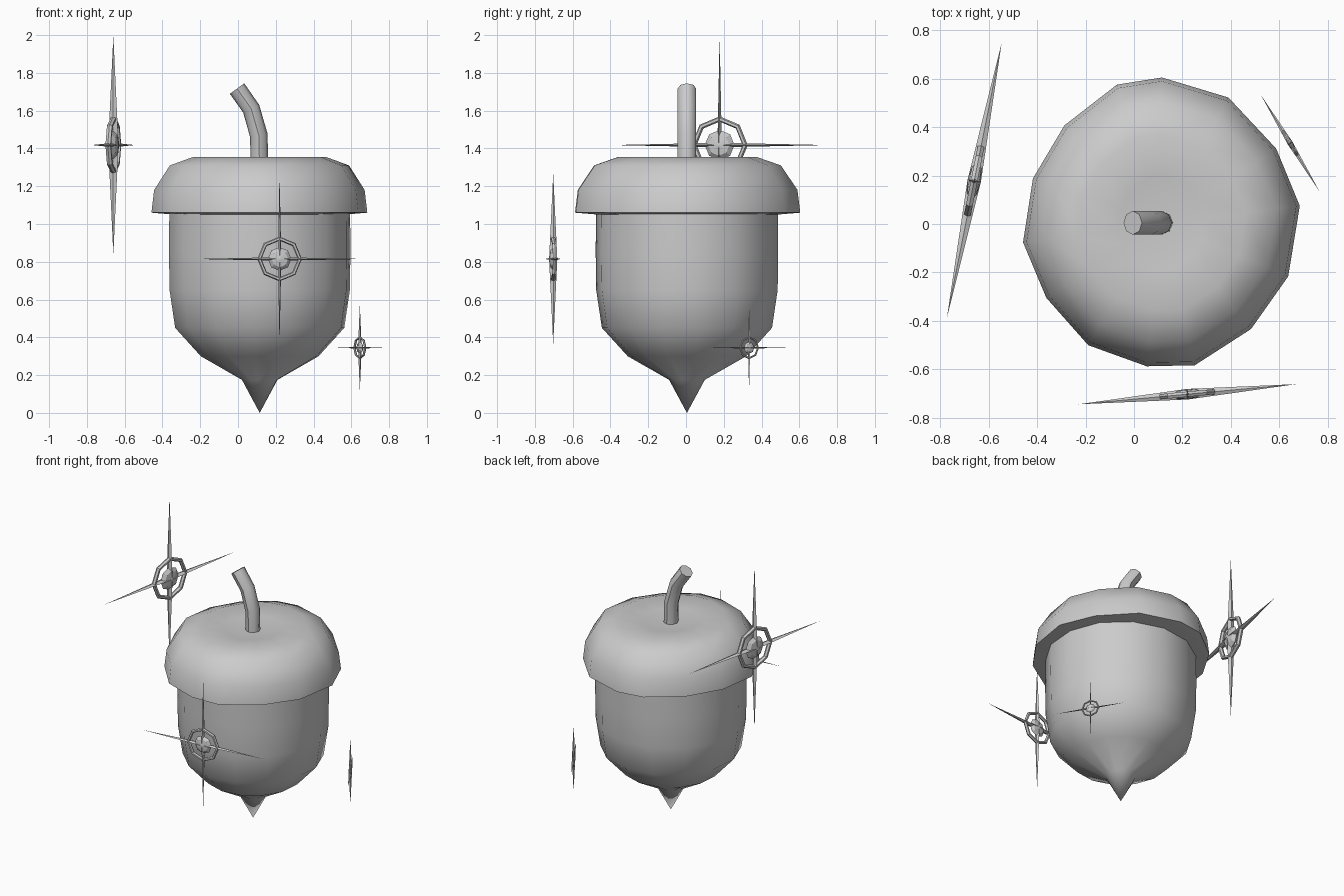
import bpy, bmesh
from math import sin, cos, pi, radians, atan2
from mathutils import Vector, Matrix

if "Cube" in bpy.data.objects:
    bpy.data.objects.remove(bpy.data.objects["Cube"])

CX, CY = 0.115, 0.005


def finish(name, bm, smooth=None):
    bmesh.ops.recalc_face_normals(bm, faces=bm.faces)
    me = bpy.data.meshes.new(name)
    bm.to_mesh(me)
    bm.free()
    ob = bpy.data.objects.new(name, me)
    bpy.context.collection.objects.link(ob)
    if smooth:
        bpy.ops.object.select_all(action='DESELECT')
        ob.select_set(True)
        bpy.context.view_layer.objects.active = ob
        bpy.ops.object.shade_smooth_by_angle(angle=radians(smooth))
    return ob


def skin(bm, rings, start=None, end=None):
    """Bridge rings of points; ends close on a point or with a flat face."""
    vs = [[bm.verts.new(p) for p in r] for r in rings]
    n = len(vs[0])
    for a, b in zip(vs, vs[1:]):
        for i in range(n):
            j = (i + 1) % n
            bm.faces.new((a[i], a[j], b[j], b[i]))
    for ring, tip in ((vs[0], start), (vs[-1], end)):
        if tip is None:
            bm.faces.new(ring)
        else:
            t = bm.verts.new(tip)
            for i in range(n):
                bm.faces.new((ring[i], ring[(i + 1) % n], t))


# nut body: 14-sided lathe with a pointed tip
bm = bmesh.new()
prof = [(0.095, 0.175), (0.315, 0.30), (0.452, 0.45), (0.482, 0.65), (0.485, 0.85), (0.483, 1.10)]
skin(bm, [[(CX + r * cos(radians(8) + k * pi / 7), CY + r * sin(radians(8) + k * pi / 7), z)
           for k in range(14)] for r, z in prof], start=(CX, CY, 0.0))
finish("nut_body", bm, 50)

# cap: slightly irregular 14-sided dome with a dished top and flat underside
angles = [7, 33, 62, 90, 108, 135, 161, 188, 213, 239, 264, 283, 310, 337]
radii = [.574, .563, .586, .60, .60, .569, .563, .579, .569, .59, .596, .604, .573, .567]
prof = [(0.80, 1.05), (1.0, 1.06), (0.975, 1.18), (0.83, 1.31), (0.61, 1.356), (0.32, 1.34)]
bm = bmesh.new()
skin(bm, [[(CX + r * s * cos(radians(a)), CY + r * s * sin(radians(a)), z)
           for a, r in zip(angles, radii)] for s, z in prof], end=(CX, CY, 1.325))
finish("nut_cap", bm, 50)

# bent stem: 8-sided tube
path = [(0.114, 1.30, 0), (0.110, 1.47, 12), (0.070, 1.61, 26), (-0.005, 1.717, 36)]
bm = bmesh.new()
rings = []
for x, z, tilt in path:
    t = radians(tilt)
    rings.append([(x + 0.047 * cos(k * pi / 4) * cos(t), CY + 0.049 * sin(k * pi / 4),
                   z + 0.047 * cos(k * pi / 4) * sin(t)) for k in range(8)])
skin(bm, rings)
finish("stem", bm, 45)


def sparkle(name, loc, direction, s):
    """Four thin spikes, an octagonal ring and a flattened core, in a vertical plane."""
    m = (Matrix.Translation(loc) @ Matrix.Rotation(atan2(direction[1], direction[0]), 4, 'Z')
         @ Matrix.Scale(s, 4))
    # spikes: local x is along the plane, y is depth
    bm = bmesh.new()
    for axis, side in ((Vector((1, 0, 0)), Vector((0, 0, 1))), (Vector((0, 0, 1)), Vector((1, 0, 0)))):
        d = Vector((0, 0.028, 0))
        w = side * 0.012
        skin(bm, [[w, d, -w, -d]], start=axis * 0.58, end=axis * -0.58)
    bm.transform(m)
    finish(name + "_spikes", bm)
    # ring
    bm = bmesh.new()
    rows = [[bm.verts.new(((0.138 + 0.014 * cos(b * pi / 3)) * cos(a * pi / 4),
                           0.016 * sin(b * pi / 3),
                           (0.138 + 0.014 * cos(b * pi / 3)) * sin(a * pi / 4)))
             for b in range(6)] for a in range(8)]
    for a in range(8):
        for b in range(6):
            bm.faces.new((rows[a][b], rows[a - 7][b], rows[a - 7][b - 5], rows[a][b - 5]))
    bm.transform(m)
    finish(name + "_ring", bm)
    # core
    bm = bmesh.new()
    bmesh.ops.create_uvsphere(bm, u_segments=8, v_segments=4, radius=0.08)
    bm.transform(m @ Matrix.Diagonal((1, 0.35, 1, 1)) @ Matrix.Rotation(pi / 2, 4, 'X'))
    finish(name + "_core", bm)


sparkle("left_sparkle", (-0.66, 0.178, 1.418), (0.1125, 0.565), 1.0)
sparkle("front_sparkle", (0.22, -0.703, 0.815), (0.887, 0.082), 0.78)
sparkle("right_sparkle", (0.645, 0.334, 0.345), (0.243, -0.40), 0.40)
